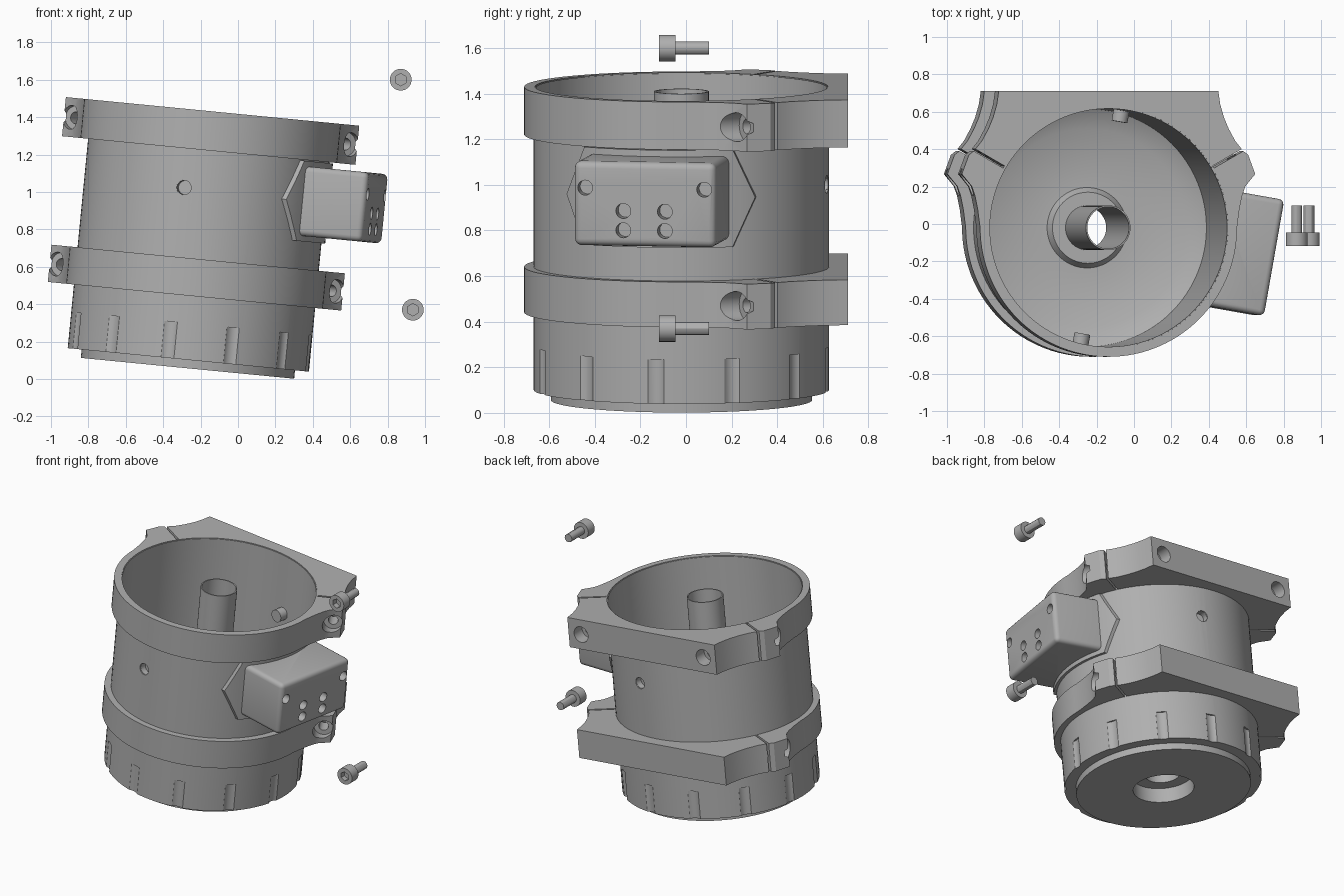
import bpy, bmesh, math
from math import sin, cos, radians
from mathutils import Vector, Matrix

cube = bpy.data.objects.get("Cube")
if cube:
    bpy.data.objects.remove(cube, do_unlink=True)

grey = bpy.data.materials.new("plain_grey")
grey.use_nodes = True
GREY = (0.43, 0.43, 0.43, 1)
grey.diffuse_color = GREY
for n in grey.node_tree.nodes:
    if n.type == 'BSDF_PRINCIPLED':
        n.inputs["Base Color"].default_value = GREY

# The housing leans slightly sideways; parts are built upright, then tilted
TILT = Matrix.Translation((-0.27, -0.02, 0.057)) @ Matrix.Rotation(radians(5.57), 4, 'Y')


def polar(r, deg, z):
    return Vector((r * cos(radians(deg)), r * sin(radians(deg)), z))


def make(name, bm):
    bmesh.ops.recalc_face_normals(bm, faces=bm.faces[:])
    me = bpy.data.meshes.new(name)
    bm.to_mesh(me)
    bm.free()
    me.materials.append(grey)
    ob = bpy.data.objects.new(name, me)
    bpy.context.scene.collection.objects.link(ob)
    return ob


def rod(bm, r, a, b, seg=24):
    a, b = Vector(a), Vector(b)
    m = Matrix.Translation((a + b) / 2) @ (b - a).to_track_quat('Z', 'Y').to_matrix().to_4x4()
    bmesh.ops.create_cone(bm, cap_ends=True, segments=seg, radius1=r, radius2=r,
                          depth=(b - a).length, matrix=m)


def rods(name, specs, seg=24):
    bm = bmesh.new()
    for r, a, b in specs:
        rod(bm, r, a, b, seg)
    return make(name, bm)


def lathe(name, profile, seg=96):
    bm = bmesh.new()
    vs = [bm.verts.new((r, 0, z)) for r, z in profile]
    es = [bm.edges.new((vs[i - 1], vs[i])) for i in range(len(vs))]
    bmesh.ops.spin(bm, geom=vs + es, cent=(0, 0, 0), axis=(0, 0, 1),
                   angle=math.tau, steps=seg, use_merge=False)
    bmesh.ops.remove_doubles(bm, verts=bm.verts[:], dist=1e-5)
    return make(name, bm)


def prism(name, pts, z0, z1):
    bm = bmesh.new()
    f = bm.faces.new([bm.verts.new((x, y, z0)) for x, y in pts])
    ext = bmesh.ops.extrude_face_region(bm, geom=[f])
    top = [v for v in ext["geom"] if isinstance(v, bmesh.types.BMVert)]
    bmesh.ops.translate(bm, verts=top, vec=(0, 0, z1 - z0))
    return make(name, bm)


def apply(ob, mod):
    bpy.ops.object.select_all(action='DESELECT')
    bpy.context.view_layer.objects.active = ob
    ob.select_set(True)
    bpy.ops.object.modifier_apply(modifier=mod.name)


def boolean(ob, cutter, op='DIFFERENCE'):
    m = ob.modifiers.new("cut", 'BOOLEAN')
    m.operation, m.object, m.solver = op, cutter, 'EXACT'
    m.use_self = True
    apply(ob, m)
    bpy.data.objects.remove(cutter, do_unlink=True)


def bevel(ob, width, seg):
    m = ob.modifiers.new("bevel", 'BEVEL')
    m.width, m.segments = width, seg
    apply(ob, m)


def finish(ob, tilt=True):
    if tilt:
        ob.data.transform(TILT)
    bpy.ops.object.select_all(action='DESELECT')
    bpy.context.view_layer.objects.active = ob
    ob.select_set(True)
    bpy.ops.object.shade_smooth_by_angle(angle=radians(30))


# Housing: thin wall, floor, recessed underside and central tube
housing = lathe("housing", [
    (.20, 0), (.573, 0), (.573, .045), (.648, .045), (.648, 1.376), (.637, 1.376),
    (.635, .26), (.53, .2), (.215, .2), (.19, .24), (.12, .24), (.12, 1.36),
    (.112, 1.36), (.112, .1), (.20, .1)])
boolean(housing, rods("grip_cutter", [
    (.06, polar(.695, 20 + 30 * k, -.02), polar(.695, 20 + 30 * k, .24)) for k in range(12)]))
PINS = (80, -100)
boolean(housing, rods("pin_hole_cutter", [
    (.04, polar(.6, a, .96), polar(.7, a, .96)) for a in PINS]))
finish(housing)

# Blind pin sockets inside the wall
sockets = rods("pin_sockets", [(.043, polar(.575, a, .96), polar(.642, a, .96)) for a in PINS])
boolean(sockets, rods("socket_cutter", [
    (.038, polar(.6, a, .96), polar(.7, a, .96)) for a in PINS]))
finish(sockets)

# Split clamps with a flat mounting pad and bolt ears
SIDE = [(.59, .73), (.60, .66), (.62, .59), (.645, .53), (.68, .465), (.724, .41),
        (.75, .39), (.788, .287), (.735, .222), (.717, .17), (.703, .1)]
ARC = [(.69 * cos(radians(-a)), .69 * sin(radians(-a))) for a in range(0, 181, 3)]
OUTLINE = SIDE + ARC + [(-x, y) for x, y in reversed(SIDE)]


def clamp(name, z0, z1, pad_holes):
    ob = prism(name, OUTLINE, z0, z1)
    boolean(ob, rods("bore_cutter", [(.642, (0, 0, z0 - .1), (0, 0, z1 + .1))], 96))
    mid = (z0 + z1) / 2
    for s in (1, -1):
        bm = bmesh.new()
        bmesh.ops.create_cube(bm, size=1, matrix=Matrix.Translation(
            (s * .8 * cos(radians(30)), .8 * sin(radians(30)), mid))
            @ Matrix.Rotation(radians(30 * s), 4, 'Z') @ Matrix.Diagonal((.3, .014, .5, 1)))
        boolean(ob, make("slit_cutter", bm))
        base = Vector((s * .667, .385, mid))
        along = Vector((s * .5, -.866, 0))
        boolean(ob, rods("bolt_cutter", [(.032, base - along * .06, base + along * .13)]))
        boolean(ob, rods("head_cutter", [(.064, base + along * .115, base + along * .4)]))
        if pad_holes:
            boolean(ob, rods("pad_cutter", [(.056, (s * .49, .64, mid), (s * .49, .8, mid))]))
            boolean(ob, rods("pad_pilot", [(.03, (s * .49, .56, mid), (s * .49, .66, mid))]))
    finish(ob)


clamp("upper_clamp", 1.17, 1.38, True)
clamp("lower_clamp", .387, .587, False)

# Connector: curved six-sided flange, rounded box and socket holes
AIM = Matrix.Translation((0, 0, .95)) @ Matrix.Rotation(radians(-10), 4, 'Z')
LAY = Matrix(((0, 0, 1, 0), (1, 0, 0, 0), (0, 1, 0, 0), (0, 0, 0, 1)))
flange = prism("connector_flange", [(.42, 0), (.33, .215), (-.33, .215),
                                    (-.42, 0), (-.33, -.215), (.33, -.215)], .4, .8)
flange.data.transform(AIM @ LAY)
boolean(flange, lathe("shell", [(.643, .6), (.668, .6), (.668, 1.3), (.643, 1.3)]), 'INTERSECT')
finish(flange)

bm = bmesh.new()
bmesh.ops.create_cube(bm, size=1, matrix=Matrix.Translation((.69, 0, 0))
                      @ Matrix.Diagonal((.48, .63, .372, 1)))
box = make("connector_box", bm)
bevel(box, .03, 4)
HOLES = [(-.265, .07), (.265, .07)] + [(t, h) for t in (-.095, .09) for h in (-.03, -.115)]
boolean(box, rods("socket_hole_cutter", [(.033, (.87, t, h), (1, t, h)) for t, h in HOLES]))
box.data.transform(AIM)
boolean(box, rods("wall_cutter", [(.643, (0, 0, .5), (0, 0, 1.4))], 96))
finish(box)

# Loose cap screws
for name, x, z in (("upper_screw", .87, 1.60), ("lower_screw", .935, .37)):
    screw = rods(name, [(.058, (x, -.118, z), (x, -.045, z))], 32)
    boolean(screw, rods("hex_cutter", [(.033, (x, -.2, z), (x, -.08, z))], 6))
    finish(screw, False)
    shaft = rods(name + "_shaft", [(.029, (x, -.05, z), (x, .1, z))], 12)
    finish(shaft, False)
